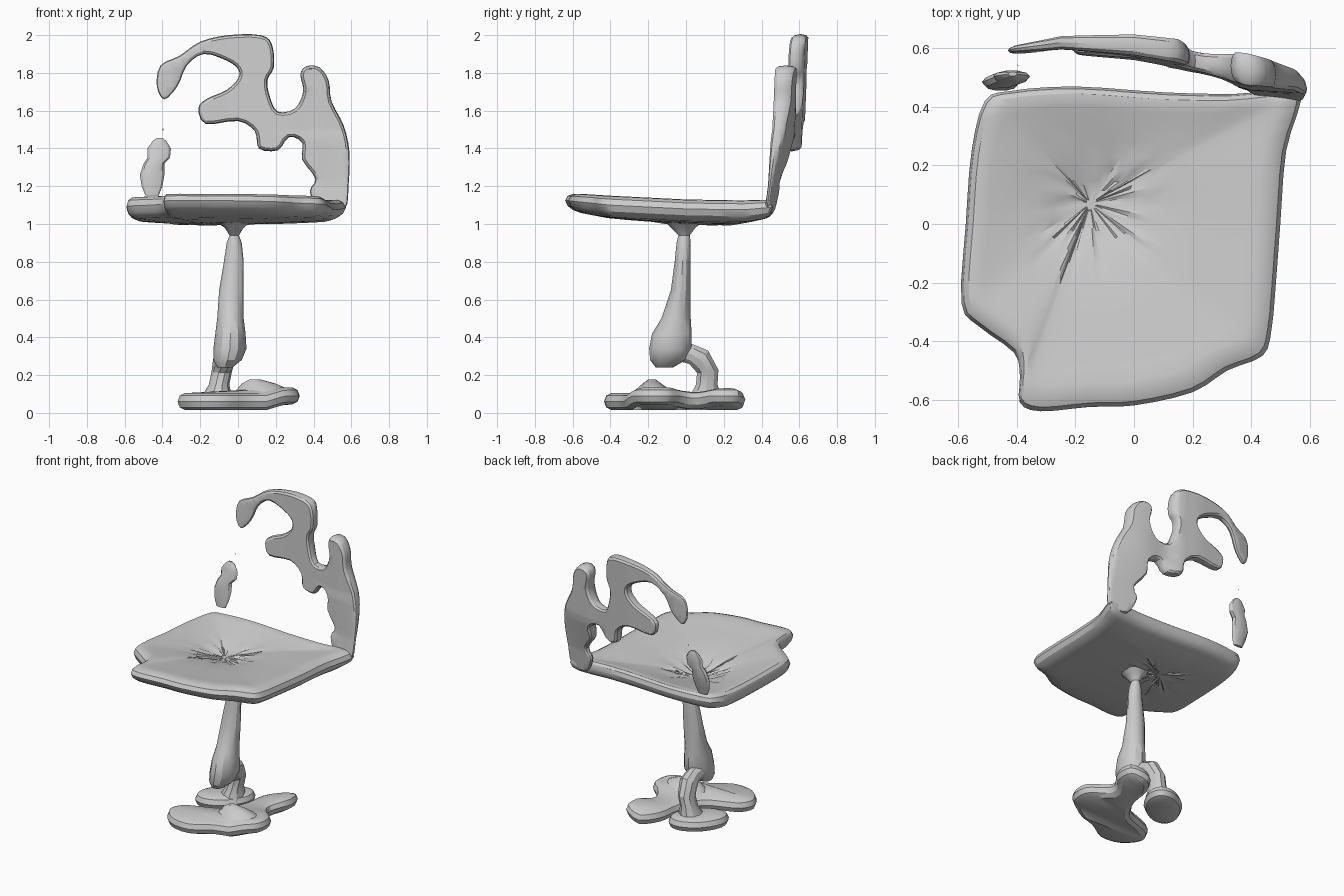
import bpy, bmesh, math, random
from mathutils import Vector
from mathutils.geometry import tessellate_polygon

random.seed(4)


def smooth_loop(pts, steps=3):
    """Closed Catmull-Rom curve through 2D points, counter-clockwise."""
    p = [Vector(q) for q in pts]
    n = len(p)
    if sum(p[i - 1].x * p[i].y - p[i].x * p[i - 1].y for i in range(n)) < 0:
        p.reverse()
    out = []
    for i in range(n):
        a, b, c, d = p[i - 1], p[i], p[(i + 1) % n], p[(i + 2) % n]
        for k in range(steps):
            t = k / steps
            out.append(0.5 * (2 * b + (c - a) * t + (2 * a - 5 * b + 4 * c - d) * t * t
                              + (3 * b - a - 3 * c + d) * t ** 3))
    return out


def skin(name, rings, warp=None, cuts=()):
    """Bridge equal-length rings, close both ends, then optionally slice and warp."""
    n = len(rings[0])
    bm = bmesh.new()
    vs = [[bm.verts.new(p) for p in r] for r in rings]
    for a, b in zip(vs, vs[1:]):
        for i in range(n):
            j = (i + 1) % n
            bm.faces.new((a[i], a[j], b[j], b[i]))
    for r in (vs[0], vs[-1]):
        for tri in tessellate_polygon([[v.co.copy() for v in r]]):
            try:
                bm.faces.new([r[k] for k in tri])
            except ValueError:
                pass
    bmesh.ops.recalc_face_normals(bm, faces=bm.faces)
    for co, no in cuts:
        bmesh.ops.bisect_plane(bm, geom=bm.verts[:] + bm.edges[:] + bm.faces[:],
                               plane_co=co, plane_no=no, dist=1e-5)
    if warp:
        bmesh.ops.triangulate(bm, faces=bm.faces)
        for v in bm.verts:
            v.co = warp(*v.co)
        bmesh.ops.recalc_face_normals(bm, faces=bm.faces)
    me = bpy.data.meshes.new(name)
    bm.to_mesh(me)
    bm.free()
    ob = bpy.data.objects.new(name, me)
    bpy.context.collection.objects.link(ob)
    bpy.ops.object.select_all(action='DESELECT')
    ob.select_set(True)
    bpy.context.view_layer.objects.active = ob
    bpy.ops.object.shade_smooth_by_angle(angle=math.radians(30))
    return ob


def slab(name, outline, warp, inset=0.02, cuts=()):
    """Round-edged plate; warp(u, v, side) maps the flat plate to 3D, side in -1..1."""
    loop = smooth_loop(outline)
    n = len(loop)
    nrm = []
    for i in range(n):
        t = (loop[(i + 1) % n] - loop[i - 1]).normalized()
        nrm.append(Vector((-t.y, t.x)))
    rings = [[(*(p + m * inset * d), s) for p, m in zip(loop, nrm)]
             for d, s in ((1, -1), (0.3, -0.7), (0, 0), (0.3, 0.7), (1, 1))]
    return skin(name, rings, warp, cuts)


def tube(name, rows, n=12):
    """Upright loft; rows are z, x min, x max, y min, y max."""
    rings = []
    for z, x0, x1, y0, y1 in rows:
        rings.append([((x0 + x1) / 2 + (x1 - x0) / 2 * math.cos(2 * math.pi * k / n),
                       (y0 + y1) / 2 + (y1 - y0) / 2 * math.sin(2 * math.pi * k / n), z)
                      for k in range(n)])
    return skin(name, rings)


def lerp(table, x):
    """Piecewise linear lookup in rows of x, a, b."""
    for p, q in zip(table, table[1:]):
        if x <= q[0]:
            t = max(0, (x - p[0]) / (q[0] - p[0]))
            return [p[i] + (q[i] - p[i]) * t for i in (1, 2)]
    return table[-1][1:]


# Seat: gently dished plate with a worn thin patch
seat_loop = smooth_loop([
    (-0.39, -0.61), (-0.32, -0.64), (-0.15, -0.625), (0.0, -0.62), (0.2, -0.575), (0.32, -0.5),
    (0.44, -0.45), (0.47, -0.36), (0.485, -0.2), (0.5, 0), (0.52, 0.25), (0.57, 0.42),
    (0.54, 0.46), (0.35, 0.445), (0.1, 0.45), (-0.2, 0.47), (-0.42, 0.455), (-0.51, 0.42),
    (-0.555, 0.25), (-0.575, 0), (-0.59, -0.27), (-0.53, -0.35), (-0.41, -0.44), (-0.39, -0.52)])
rim = [(-0.64, 1.125, 0.05), (-0.4, 1.10, 0.06), (0, 1.08, 0.06), (0.3, 1.075, 0.06), (0.47, 1.09, 0.05)]
mid = Vector((-0.15, 0.07))


def seat_ring(s, side):
    ring = []
    for p in seat_loop:
        q = mid + (p - mid) * s
        z0, h = lerp(rim, q.y)
        z = z0 + side * h * math.sqrt(max(0, 1 - max(0, (s - 0.88) / 0.12) ** 2))
        worn = math.exp(-((q - mid).length / 0.2) ** 2)
        if side > 0:
            z -= 0.045 * (1 - s * s) + 0.055 * worn
        else:
            z -= 0.02 * (1 - s * s)
        if 0.06 < s and (q - mid).length < 0.2:
            z += random.uniform(-0.007, 0.007)
        ring.append((q.x, q.y, z))
    return ring


steps = (0.03, 0.12, 0.2, 0.3, 0.42, 0.55, 0.7, 0.82, 0.88, 0.94, 0.98)
skin("seat", [seat_ring(s, 1) for s in steps] + [seat_ring(1, 1)]
     + [seat_ring(s, -1) for s in reversed(steps)])

# Backrest: broken curved sheet with a solid post on the right
back_y = [(-0.43, 0.595, 0.01), (-0.25, 0.615, 0.022), (0, 0.605, 0.035), (0.15, 0.585, 0.04),
          (0.22, 0.56, 0.03), (0.3, 0.54, 0.04), (0.38, 0.52, 0.055), (0.48, 0.505, 0.045),
          (0.59, 0.485, 0.03)]


def place_back(x, z, side):
    y, h = lerp(back_y, x)
    post = max(0, min(1, (x - 0.2) / 0.12))
    y += post * (0.14 * (min(z, 1.5) - 1.5) + 0.03 * max(0, z - 1.5))
    y += (1 - post) * 0.04 * (z - 1.8)
    h *= 1 - post * (1 - max(0.4, min(1, (z - 1.05) / 0.4)))
    return (x, y + side * h, z)


slab("backrest", [
    (0.33, 1.79), (0.36, 1.835), (0.43, 1.83), (0.48, 1.76), (0.495, 1.65), (0.56, 1.52),
    (0.59, 1.38), (0.585, 1.2), (0.565, 1.08), (0.44, 1.06), (0.38, 1.17), (0.41, 1.24),
    (0.34, 1.34), (0.34, 1.43), (0.27, 1.46), (0.21, 1.39), (0.11, 1.4), (0.09, 1.49),
    (0.0, 1.545), (-0.17, 1.53), (-0.21, 1.61), (-0.17, 1.66), (-0.06, 1.71), (0.0, 1.77),
    (0.0, 1.82), (-0.06, 1.865), (-0.18, 1.9), (-0.27, 1.84), (-0.32, 1.73), (-0.39, 1.66),
    (-0.43, 1.73), (-0.41, 1.84), (-0.31, 1.89), (-0.2, 1.965), (-0.05, 2.0), (0.12, 2.0),
    (0.18, 1.95), (0.19, 1.83), (0.155, 1.76), (0.17, 1.67), (0.21, 1.595), (0.3, 1.61),
    (0.345, 1.7)], place_back, 0.016,
    [((k * 0.05, 0, 0), (1, 0, 0)) for k in range(-8, 12)]
    + [((0, 1.1 + k * 0.1, 0), (0, 1, 0)) for k in range(9)])

# Left back fragment and speck
tube("left_back_fragment", [
    (1.15, -0.49, -0.42, 0.455, 0.475), (1.2, -0.51, -0.4, 0.455, 0.49),
    (1.26, -0.52, -0.39, 0.46, 0.51), (1.32, -0.5, -0.39, 0.465, 0.52),
    (1.35, -0.48, -0.36, 0.475, 0.525), (1.4, -0.48, -0.355, 0.485, 0.525),
    (1.44, -0.45, -0.38, 0.495, 0.525), (1.455, -0.43, -0.4, 0.505, 0.52)], 10)
tube("back_speck", [(1.495, -0.4, -0.395, 0.54, 0.545), (1.505, -0.4, -0.395, 0.54, 0.545)], 4)

# Stem with narrow neck and lower bulge
tube("stem", [
    (1.02, -0.13, 0.08, -0.12, 0.1), (0.98, -0.07, 0.03, -0.08, 0.05),
    (0.94, -0.045, 0.005, -0.04, 0.02), (0.9, -0.06, 0.02, -0.05, 0.025),
    (0.8, -0.075, 0.03, -0.06, 0.025), (0.65, -0.1, 0.03, -0.08, 0.025),
    (0.5, -0.11, 0.03, -0.13, 0.025), (0.42, -0.12, 0.04, -0.18, 0.03),
    (0.34, -0.13, 0.045, -0.195, 0.03), (0.28, -0.13, 0.02, -0.19, -0.0),
    (0.24, -0.11, -0.03, -0.16, -0.07)])

# Crooked link from the stem to the rear foot
link = []
for y, z, r in ((-0.05, 0.33, 0.055), (0.03, 0.31, 0.055), (0.08, 0.28, 0.065),
                (0.115, 0.22, 0.06), (0.11, 0.15, 0.06), (0.1, 0.06, 0.1)):
    tilt = max(0, min(1, (0.33 - z) / 0.12)) * math.pi / 2
    link.append([(-0.07 - 0.2 * max(0, 0.3 - z) + r * 0.9 * math.cos(a),
                  y + r * math.sin(a) * math.sin(tilt),
                  z + r * math.sin(a) * math.cos(tilt))
                 for a in (2 * math.pi * k / 10 for k in range(10))])
skin("link", link)

# Rear foot pad: an oval turned 45 degrees
ring = [2 * math.pi * k / 8 for k in range(8)]
slab("rear_foot", [(-0.16 + 0.135 * math.cos(a) - 0.085 * math.sin(a),
                    0.09 + 0.135 * math.cos(a) + 0.085 * math.sin(a)) for a in ring],
     lambda x, y, s: (x, y, 0.06 + 0.045 * s), 0.045)


# Three-lobed front foot with a raised hump
def place_foot(x, y, s):
    return (x, y, 0.06 + 0.03 * max(0, min(1, (x - 0.15) / 0.1)) + 0.045 * s)


slab("front_foot", [(-0.32, -0.3), (-0.23, -0.41), (-0.08, -0.43), (0.06, -0.35), (0.2, -0.31),
                    (0.31, -0.23), (0.32, -0.1), (0.24, -0.02), (0.21, 0.06), (0.27, 0.16),
                    (0.26, 0.28), (0.14, 0.31), (0.05, 0.2), (0.02, 0.04), (-0.06, -0.1),
                    (-0.17, -0.15), (-0.28, -0.2)], place_foot, 0.04)
tube("foot_hump", [(0.08, -0.06, 0.31, -0.31, -0.04), (0.12, -0.01, 0.28, -0.27, -0.08),
                   (0.155, 0.02, 0.2, -0.23, -0.13), (0.177, 0.06, 0.12, -0.2, -0.16)])
